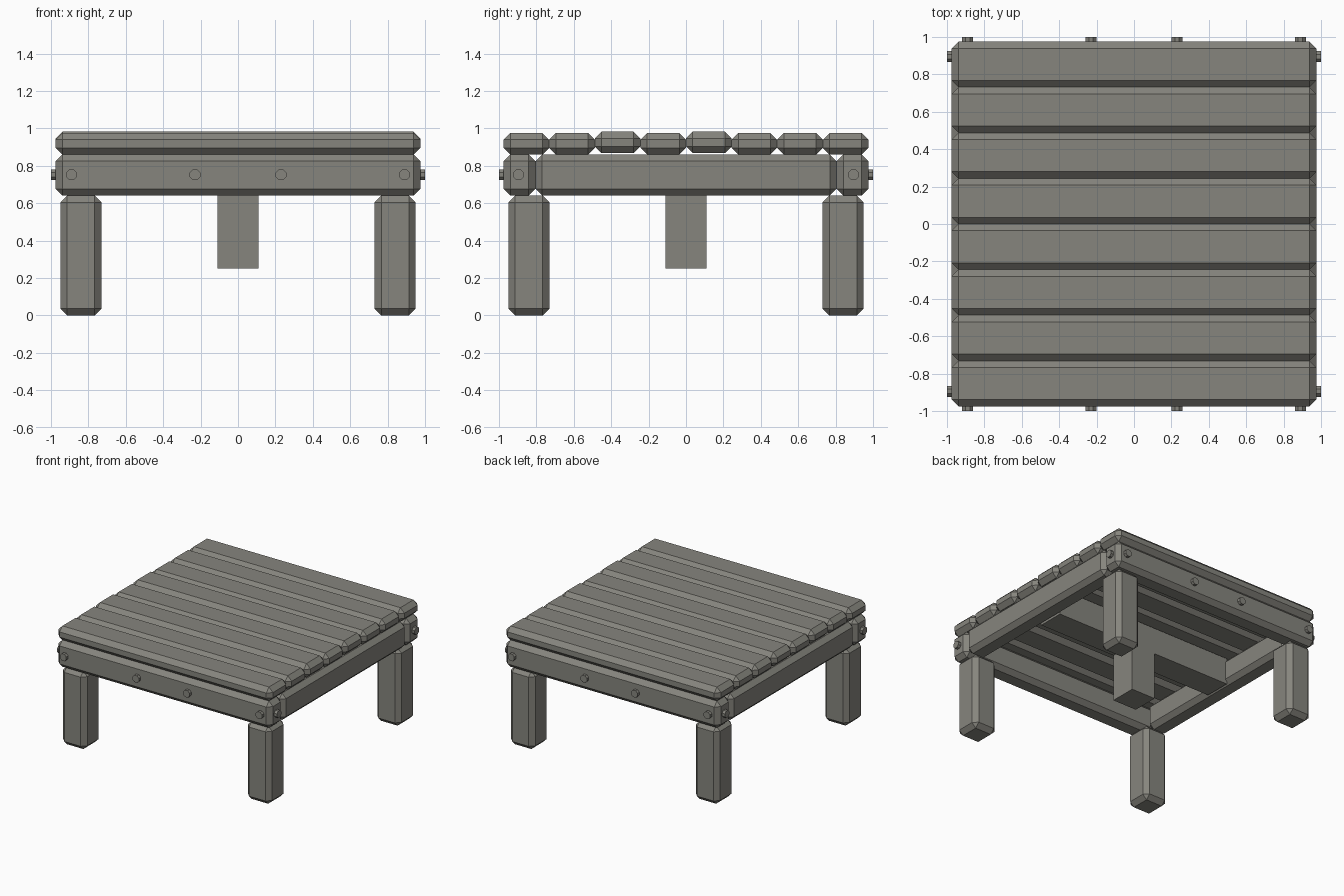
import bpy, bmesh, math
from mathutils import Matrix, Vector

cube = bpy.data.objects.get("Cube")
if cube:
    bpy.data.objects.remove(cube, do_unlink=True)

WOOD = (0.24, 0.235, 0.208, 1.0)
wood = bpy.data.materials.new("weathered grey wood")
wood.use_nodes = True
wood.diffuse_color = WOOD
wood.node_tree.nodes["Principled BSDF"].inputs["Base Color"].default_value = WOOD


def finish(name, bm):
    mesh = bpy.data.meshes.new(name)
    bm.to_mesh(mesh)
    bm.free()
    mesh.materials.append(wood)
    obj = bpy.data.objects.new(name, mesh)
    bpy.context.collection.objects.link(obj)


def timber(name, low, high, chamfer=0.036):
    """Box between two corners with flat chamfered edges."""
    low, high = Vector(low), Vector(high)
    bm = bmesh.new()
    place = Matrix.Translation((low + high) / 2) @ Matrix.Diagonal((*(high - low), 1))
    bmesh.ops.create_cube(bm, size=1, matrix=place)
    if chamfer:
        bmesh.ops.bevel(bm, geom=bm.edges[:], offset=chamfer, segments=1,
                        affect='EDGES', clamp_overlap=True)
    finish(name, bm)


def bolt(name, centre, turn):
    """Short faceted bolt head lying along its outward axis."""
    bm = bmesh.new()
    place = Matrix.Translation(centre) @ turn @ Matrix.Rotation(math.pi / 8, 4, 'Z')
    bmesh.ops.create_cone(bm, cap_ends=True, segments=8, radius1=0.031,
                          radius2=0.031, depth=0.06, matrix=place)
    finish(name, bm)


EDGE, INNER = 0.975, 0.805
RAIL_LOW, RAIL_TOP = 0.64, 0.86

# Top slats, two of them set slightly higher
count = 8
width = 2 * EDGE / count
for i in range(count):
    y = -EDGE + i * width
    lift = 0.007 if i in (2, 4) else 0
    timber("top_slat", (-EDGE, y, RAIL_TOP + lift), (EDGE, y + width, 0.975 + lift))

# Frame rails
timber("front_rail", (-EDGE, -EDGE, RAIL_LOW), (EDGE, -INNER, RAIL_TOP))
timber("back_rail", (-EDGE, INNER, RAIL_LOW), (EDGE, EDGE, RAIL_TOP))
timber("right_rail", (-EDGE, -INNER, RAIL_LOW), (-INNER, INNER, RAIL_TOP))
timber("left_rail", (INNER, -INNER, RAIL_LOW), (EDGE, INNER, RAIL_TOP))

# Square-edged middle beam and its hanging post
timber("middle_beam", (-0.82, -0.11, RAIL_LOW), (0.82, 0.11, RAIL_TOP), 0)
timber("middle_post", (-0.11, -0.11, 0.25), (0.11, 0.11, RAIL_LOW), 0)

# Legs
for sx in (-1, 1):
    for sy in (-1, 1):
        x, y = sx * 0.84, sy * 0.84
        timber("leg", (x - 0.11, y - 0.11, 0), (x + 0.11, y + 0.11, RAIL_LOW))

# Bolt heads on all four sides
to_y = Matrix.Rotation(math.pi / 2, 4, 'X')
to_x = Matrix.Rotation(math.pi / 2, 4, 'Y')
for side in (-1, 1):
    for x in (-0.89, -0.23, 0.23, 0.89):
        bolt("rail_bolt", (x, side * 0.97, 0.752), to_y)
    for y in (-0.895, 0.895):
        bolt("corner_bolt", (side * 0.97, y, 0.752), to_x)
